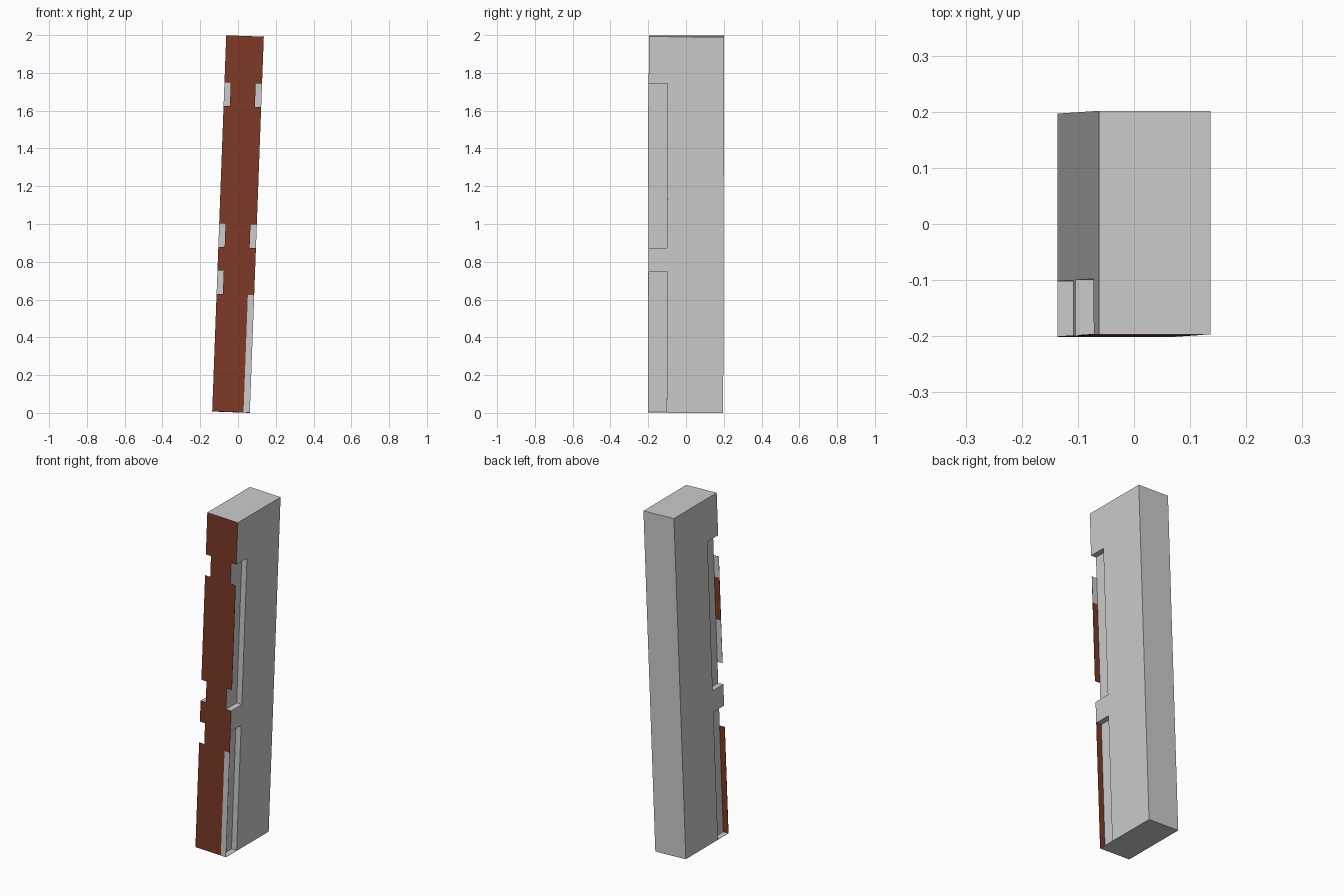
import bpy, bmesh
from mathutils import Matrix, Vector

if "Cube" in bpy.data.objects:
    bpy.data.objects.remove(bpy.data.objects["Cube"])

S = 0.996                      # overall scale of the slab
W, D, H = 0.1 * S, 0.2 * S, S  # half sizes
R = 0.0335                     # recess depth
T = 0.0015                     # sheet thickness
# small lean to the right and backwards, standing on z = 0
LEAN = (Matrix.Translation((0, 0, 1.0)) @ Matrix.Rotation(0.0372, 4, 'Y')
        @ Matrix.Rotation(-0.0025, 4, 'X') @ Matrix.Translation((0, 0, -H)))


def material(name, col):
    m = bpy.data.materials.new(name)
    m.diffuse_color = (*col, 1)
    m.use_nodes = True
    m.node_tree.nodes["Principled BSDF"].inputs["Base Color"].default_value = m.diffuse_color
    return m


GREY = material("light grey", (0.6, 0.6, 0.6))
BROWN = material("red brown", (0.205, 0.042, 0.02))


def add_box(bm, lo, hi):
    lo, hi = Vector(lo), Vector(hi)
    mat = Matrix.Translation((lo + hi) / 2) @ Matrix.Diagonal((*(hi - lo), 1))
    bmesh.ops.create_cube(bm, size=1, matrix=mat)


def boxes(name, spans, is_brown=lambda f: False):
    bm = bmesh.new()
    for lo, hi in spans:
        add_box(bm, lo, hi)
    me = bpy.data.meshes.new(name)
    bm.to_mesh(me)
    bm.free()
    ob = bpy.data.objects.new(name, me)
    bpy.context.collection.objects.link(ob)
    me.materials.append(GREY)
    me.materials.append(BROWN)
    for f in me.polygons:
        f.material_index = int(is_brown(f))
    return ob


def side_span(side, z0, z1, y0, y1, out=0.0):
    a, b = sorted((side * (W - R), side * (W + out)))
    return (a, y0, z0 * S), (b, y1, z1 * S)


# Slab with two recesses along each front edge
slab = boxes("slab", [((-W, -D, 0), (W, D, 2 * H))])
cutter = boxes("recess_cutter", [side_span(s, z0, z1, -D - 0.1, -D / 2, 0.1)
                                 for s in (-1, 1)
                                 for z0, z1 in ((-0.1, 0.75), (0.875, 1.75))])
cutter.hide_render = True
mod = slab.modifiers.new("recesses", 'BOOLEAN')
mod.operation, mod.object, mod.solver = 'DIFFERENCE', cutter, 'EXACT'
dg = bpy.context.evaluated_depsgraph_get()
slab.data = bpy.data.meshes.new_from_object(slab.evaluated_get(dg))
slab.modifiers.clear()
bpy.data.objects.remove(cutter)
slab.data.materials.clear()
slab.data.materials.append(GREY)
slab.data.materials.append(BROWN)
for f in slab.data.polygons:
    f.material_index = int(f.normal.y < -0.9 and f.center.y < -D + 0.01)


def front_sheet(name, side, z0, z1, front=True, back=True):
    def rule(f):
        return back if f.normal.y > 0.5 else front
    return boxes(name, [side_span(side, z0, z1, -D, -D + T)], rule)


# Thin front sheets covering parts of the recesses
parts = [slab,
         front_sheet("left_upper_sheet_low", -1, 1.0, 1.25, True, False),
         front_sheet("left_upper_sheet_mid", -1, 1.25, 1.5),
         front_sheet("left_upper_sheet_top", -1, 1.5, 1.625, True, False),
         front_sheet("right_upper_sheet_low", 1, 1.0, 1.47),
         front_sheet("right_upper_sheet_top", 1, 1.47, 1.625, True, False),
         front_sheet("left_lower_sheet", -1, 0, 0.625),
         front_sheet("right_lower_sheet", 1, 0, 0.625, False, True),
         front_sheet("right_lower_sheet_top", 1, 0.625, 0.75)]

# Thin floors closing the lower recesses
parts.append(boxes("recess_floors", [side_span(s, 0, T, -D + T, -D / 2)
                                     for s in (-1, 1)]))

for ob in parts:
    ob.data.transform(LEAN)
low = min(v.co.z for v in slab.data.vertices)
for ob in parts:
    ob.data.transform(Matrix.Translation((0, 0, -low)))
